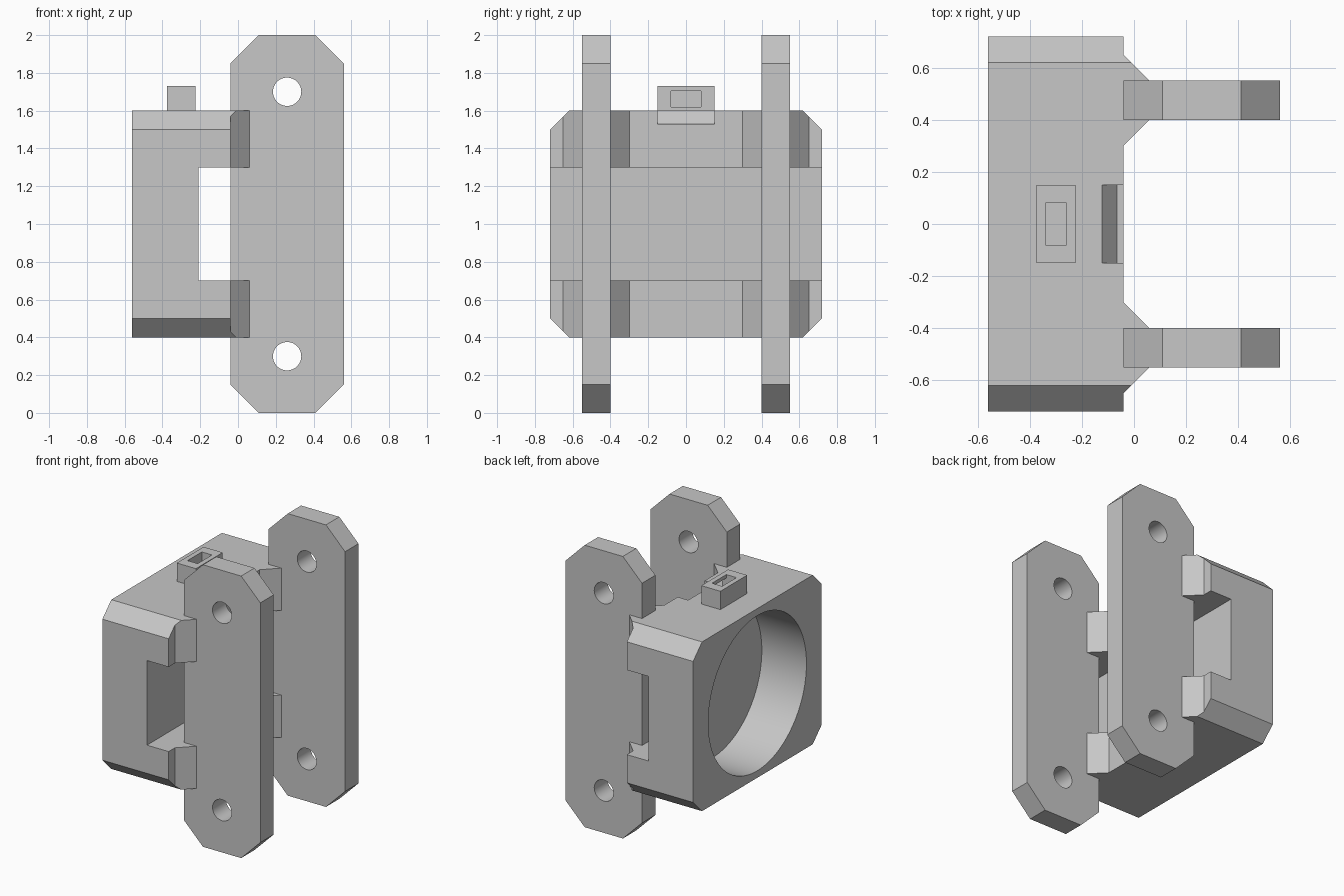
import bpy
import bmesh
from math import cos, sin, tau, radians

cube = bpy.data.objects.get("Cube")
if cube:
    bpy.data.objects.remove(cube, do_unlink=True)

grey = bpy.data.materials.new("light_grey")
grey.use_nodes = True
colour = (0.57, 0.57, 0.57, 1)
grey.diffuse_color = colour
grey.node_tree.nodes["Principled BSDF"].inputs["Base Color"].default_value = colour


def prism(name, profile, axis, lo, hi):
    """Extrude a 2D profile along an axis (profile is yz, xz or xy)."""
    place = {"x": lambda a, b, t: (t, a, b),
             "y": lambda a, b, t: (a, t, b),
             "z": lambda a, b, t: (a, b, t)}[axis]
    bm = bmesh.new()
    face = bm.faces.new([bm.verts.new(place(a, b, lo)) for a, b in profile])
    ext = bmesh.ops.extrude_face_region(bm, geom=[face])
    new_verts = [g for g in ext["geom"] if isinstance(g, bmesh.types.BMVert)]
    bmesh.ops.translate(bm, verts=new_verts, vec=place(0, 0, hi - lo))
    bmesh.ops.recalc_face_normals(bm, faces=bm.faces)
    mesh = bpy.data.meshes.new(name)
    bm.to_mesh(mesh)
    bm.free()
    mesh.materials.append(grey)
    obj = bpy.data.objects.new(name, mesh)
    bpy.context.collection.objects.link(obj)
    return obj


def rect(a0, a1, b0, b1, c=0):
    """Rectangle profile with optional corner chamfers."""
    if not c:
        return [(a0, b0), (a1, b0), (a1, b1), (a0, b1)]
    return [(a0 + c, b0), (a1 - c, b0), (a1, b0 + c), (a1, b1 - c),
            (a1 - c, b1), (a0 + c, b1), (a0, b1 - c), (a0, b0 + c)]


def circle(a, b, r, n):
    return [(a + r * cos(tau * i / n), b + r * sin(tau * i / n)) for i in range(n)]


def boolean(obj, other, operation="DIFFERENCE"):
    """Apply a boolean, then remove the helper."""
    mod = obj.modifiers.new("cut", "BOOLEAN")
    mod.operation, mod.object, mod.solver = operation, other, "EXACT"
    bpy.ops.object.select_all(action="DESELECT")
    bpy.context.view_layer.objects.active = obj
    obj.select_set(True)
    bpy.ops.object.modifier_apply(modifier=mod.name)
    bpy.data.objects.remove(other, do_unlink=True)


def smooth(obj):
    bpy.ops.object.select_all(action="DESELECT")
    bpy.context.view_layer.objects.active = obj
    obj.select_set(True)
    bpy.ops.object.shade_smooth_by_angle(angle=radians(30))


# Body: plan outline with gussets, trimmed by a chamfered block
half = [(-0.04, 0.3), (0.06, 0.4), (0.06, 0.55), (-0.04, 0.65), (-0.04, 0.8), (-0.56, 0.8)]
plan = half + [(x, -y) for x, y in reversed(half)]
body = prism("body", plan, "z", 0.2, 1.8)
boolean(body, prism("trim", rect(-0.72, 0.72, 0.4, 1.6, 0.1), "x", -1, 1), "INTERSECT")

# Side slot, round bore and small cable notch
boolean(body, prism("slot", rect(-0.21, 0.5, 0.7, 1.3), "y", -1, 1))
boolean(body, prism("bore", circle(0, 1, 0.55, 96), "x", -0.8, -0.21))
notch = [(-0.13, 1.61), (-0.065, 1.53), (0.1, 1.53), (0.1, 1.61)]
boolean(body, prism("notch", notch, "y", -0.15, 0.15))
smooth(body)

# Socket on top, with a channel from the top to its inner side
socket = prism("socket", rect(-0.375, -0.225, -0.15, 0.15), "z", 1.59, 1.73)
boolean(socket, prism("well", rect(-0.34, -0.26, -0.08, 0.08), "z", 1.62, 1.8))
boolean(socket, prism("port", rect(-0.08, 0.08, 1.62, 1.705), "x", -0.3, -0.1))

# Two mounting plates with bolt holes
for name, y in (("front_plate", -0.475), ("back_plate", 0.475)):
    plate = prism(name, rect(-0.04, 0.56, 0, 2, 0.15), "y", y - 0.075, y + 0.075)
    for z in (0.3, 1.7):
        boolean(plate, prism("bolt_hole", circle(0.26, z, 0.075, 48), "y", y - 0.2, y + 0.2))
    smooth(plate)
